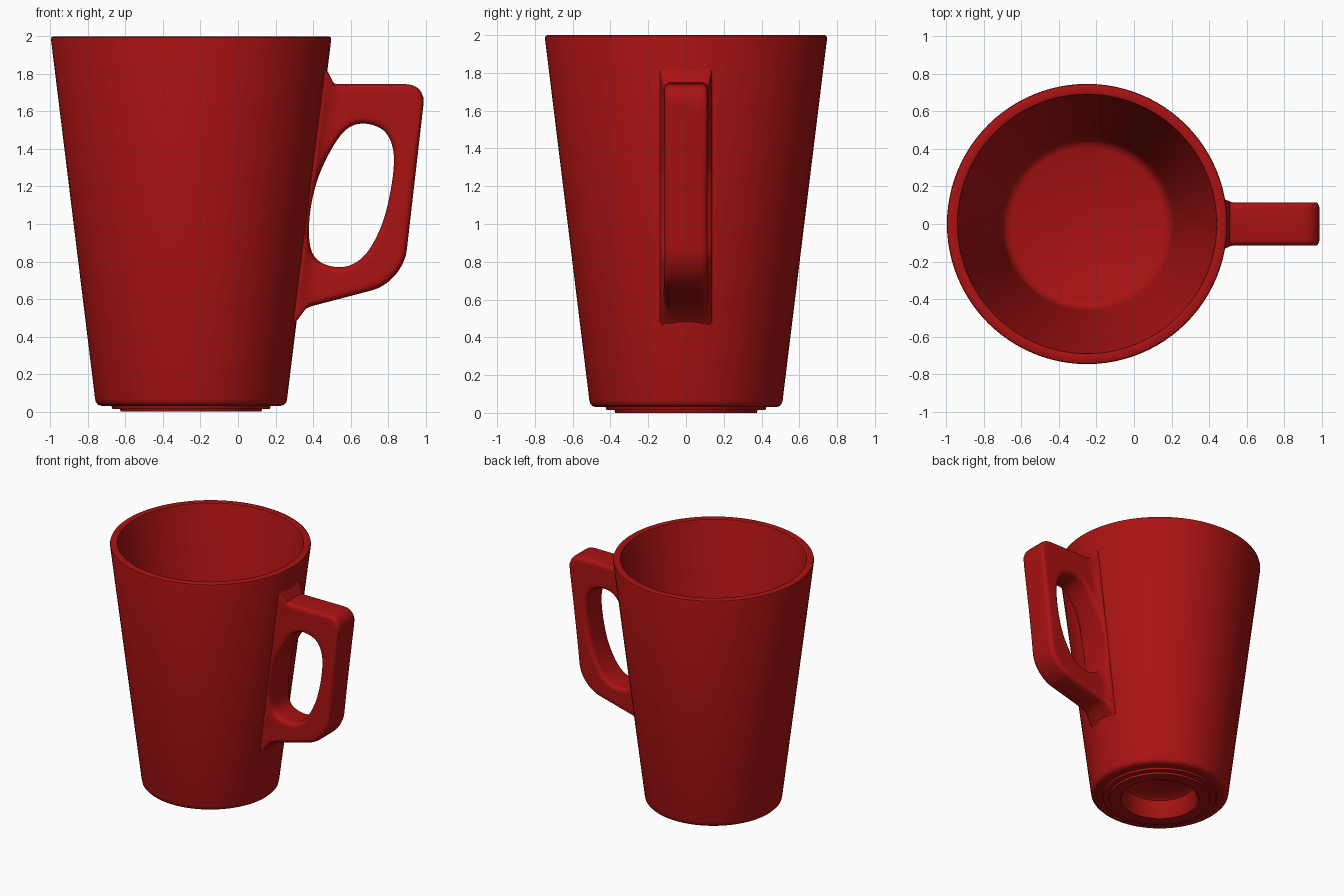
import bpy, bmesh, math
from mathutils import Vector
from mathutils.geometry import interpolate_bezier

if "Cube" in bpy.data.objects:
    bpy.data.objects.remove(bpy.data.objects["Cube"], do_unlink=True)

CUP_X = -0.25

red = bpy.data.materials.new("deep red glaze")
red.use_nodes = True
red.diffuse_color = (0.4, 0.006, 0.006, 1)
red.node_tree.nodes["Principled BSDF"].inputs["Base Color"].default_value = red.diffuse_color


def finish(bm, name, angle):
    bmesh.ops.recalc_face_normals(bm, faces=bm.faces)
    mesh = bpy.data.meshes.new(name)
    bm.to_mesh(mesh)
    bm.free()
    mesh.materials.append(red)
    obj = bpy.data.objects.new(name, mesh)
    bpy.context.collection.objects.link(obj)
    bpy.ops.object.select_all(action='DESELECT')
    obj.select_set(True)
    bpy.context.view_layer.objects.active = obj
    bpy.ops.object.shade_smooth_by_angle(angle=math.radians(angle))
    return obj


# Cup body: one turned profile from the base recess, up the wall and down to the inner floor
profile = [(0, .15), (.235, .15), (.255, .135), (.28, .012), (.29, 0), (.375, 0), (.38, .015),
           (.42, .015), (.425, .03), (.475, .03), (.495, .036), (.508, .05), (.512, .07),
           (.747, 1.985), (.744, 1.995), (.735, 2), (.7, 2), (.692, 1.997), (.689, 1.99),
           (.462, .29), (.452, .255), (.435, .23), (.405, .216), (0, .21)]
bm = bmesh.new()
verts = [bm.verts.new((r, 0, z)) for r, z in profile]
edges = [bm.edges.new(pair) for pair in zip(verts, verts[1:])]
bmesh.ops.spin(bm, geom=verts + edges, cent=(0, 0, 0), axis=(0, 0, 1),
               angle=math.tau, steps=96)
bmesh.ops.remove_doubles(bm, verts=bm.verts, dist=0.0005)
cup = finish(bm, "cup_body", 40)
cup.location.x = CUP_X


# Handle: rounded rectangular sections swept between a hole outline and an outer outline
def wall_x(z):
    return CUP_X + .512 + .235 * (z - .07) / 1.915


def rounded_polygon(corners):
    """Corners are (x, z, radius along each side)."""
    out = []
    for i, (x, z, r) in enumerate(corners):
        p = Vector((x, z, 0))
        a = Vector((*corners[i - 1][:2], 0))
        b = Vector((*corners[(i + 1) % len(corners)][:2], 0))
        start, end = p + (a - p).normalized() * r, p + (b - p).normalized() * r
        out += interpolate_bezier(start, start.lerp(p, .55), end.lerp(p, .55), end, 12)
    return out


def closed_spline(points):
    out, n = [], len(points)
    for i in range(n):
        p0, p1, p2, p3 = (Vector((*points[(i + k) % n], 0)) for k in (-1, 0, 1, 2))
        out += interpolate_bezier(p1, p1 + (p2 - p0) / 6, p2 - (p3 - p1) / 6, p2, 12)[:-1]
    return out


CENTRE = Vector((.6, 1.15, 0))


def reach(outline, angle):
    """Distance from the centre to the outline in the given direction."""
    d = Vector((math.cos(angle), math.sin(angle), 0))
    best = 0
    for i, p in enumerate(outline):
        a, b = outline[i - 1] - CENTRE, p - CENTRE
        ca, cb = d.x * a.y - d.y * a.x, d.x * b.y - d.y * b.x
        if ca * cb <= 0 and ca != cb:
            best = max(best, a.lerp(b, ca / (ca - cb)).dot(d))
    return best


SINK = .045
outer = rounded_polygon([
    (wall_x(1.83) - SINK, 1.83, .01), (wall_x(1.83), 1.83, .01), (wall_x(1.745) + .004, 1.745, .06),
    (1.001, 1.745, .1), (.88, .69, .17), (wall_x(.54) + .008, .545, .06),
    (wall_x(.45), .45, .01), (wall_x(.45) - SINK, .45, .01)])
hole = closed_spline([
    (.68, 1.535), (.78, 1.495), (.828, 1.39), (.822, 1.23), (.775, 1.02), (.7, .865),
    (.62, .79), (.53, .77), (.435, .8), (.385, .88), (.383, 1.05), (.425, 1.24),
    (.505, 1.41), (.585, 1.51)])

HALF, EDGE, STEPS, SIDE, TURNS = .115, .035, 5, 8, 144
bm = bmesh.new()
rings = []
for t in range(TURNS):
    ang = math.tau * (t + .37) / TURNS
    direction = Vector((math.cos(ang), math.sin(ang), 0))
    near, far = reach(hole, ang), reach(outer, ang)
    e = min(EDGE, (far - near) * .45)
    # Half of the section, from the hole side to the outer side
    half = []
    for k in range(STEPS + 1):
        a = k / STEPS * math.pi / 2
        half.append((near + e * (1 - math.cos(a)), HALF - e * (1 - math.sin(a))))
    for k in range(1, SIDE):
        half.append((near + e + (far - near - 2 * e) * k / SIDE, HALF))
    half += [(near + far - r, y) for r, y in half[STEPS::-1]]
    section = half + [(r, -y) for r, y in reversed(half)]
    ring = []
    for r, y in section:
        p = CENTRE + direction * r
        # Widen softly where the handle meets the cup
        gap = max(0, p.x - wall_x(p.y))
        y *= 1 + .2 * max(0, 1 - gap / .07) ** 2
        ring.append(bm.verts.new((p.x, y, p.y)))
    rings.append(ring)
for i, ring in enumerate(rings):
    for j in range(len(ring)):
        bm.faces.new((rings[i - 1][j - 1], rings[i - 1][j], ring[j], ring[j - 1]))
finish(bm, "handle", 50)
